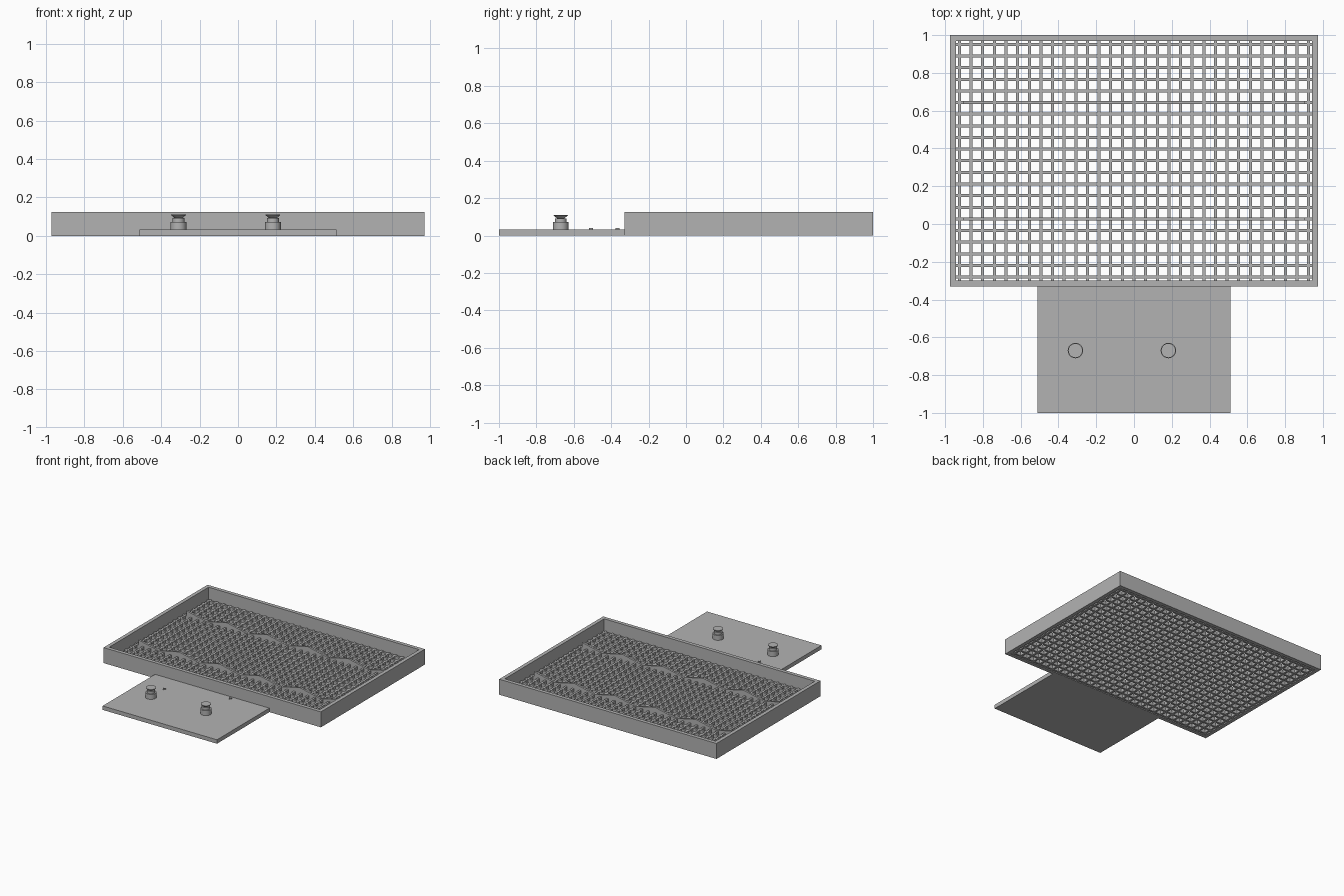
import bpy
import bmesh
import math

if "Cube" in bpy.data.objects:
    bpy.data.objects.remove(bpy.data.objects["Cube"], do_unlink=True)

grey = bpy.data.materials.new("plain grey")
grey.use_nodes = True
grey.diffuse_color = (0.45, 0.45, 0.45, 1)
grey.node_tree.nodes["Principled BSDF"].inputs["Base Color"].default_value = (0.45, 0.45, 0.45, 1)

HALF_X, HALF_Y, MID_Y = 0.973, 0.665, 0.335
WALL, WALL_TOP, FLOOR = 0.03, 0.125, 0.03
PITCH, BAR = 0.0616, 0.016
PLATE_TOP = 0.032


def finish(name, bm):
    bmesh.ops.recalc_face_normals(bm, faces=bm.faces)
    mesh = bpy.data.meshes.new(name)
    bm.to_mesh(mesh)
    bm.free()
    mesh.materials.append(grey)
    ob = bpy.data.objects.new(name, mesh)
    bpy.context.collection.objects.link(ob)
    return ob


def extrude(bm, offset):
    geom = bmesh.ops.extrude_face_region(bm, geom=bm.faces[:], use_keep_orig=True)["geom"]
    moved = [g for g in geom if isinstance(g, bmesh.types.BMVert)]
    bmesh.ops.translate(bm, verts=moved, vec=offset)


def prism(name, points, offset):
    bm = bmesh.new()
    bm.faces.new([bm.verts.new(p) for p in points])
    extrude(bm, offset)
    return finish(name, bm)


def pierced_sheet(name, xs, ys, solid, z, height):
    """Flat sheet on a grid of lines, keeping only the solid cells, then thickened."""
    bm = bmesh.new()
    v = [[bm.verts.new((x, y, z)) for y in ys] for x in xs]
    for i in range(len(xs) - 1):
        for j in range(len(ys) - 1):
            if solid(i, j):
                bm.faces.new((v[i][j], v[i + 1][j], v[i + 1][j + 1], v[i][j + 1]))
    loose = [w for w in bm.verts if not w.link_faces]
    bmesh.ops.delete(bm, geom=loose, context='VERTS')
    extrude(bm, (0, 0, height))
    return finish(name, bm)


def bar_lines(count, half, mid):
    lines = [mid - half]
    for k in range(-count, count + 1):
        lines += [mid + k * PITCH - BAR / 2, mid + k * PITCH + BAR / 2]
    return lines + [mid + half]


# Tray walls
pierced_sheet("tray_walls",
              [-HALF_X, WALL - HALF_X, HALF_X - WALL, HALF_X],
              [MID_Y + y for y in (-HALF_Y, WALL - HALF_Y, HALF_Y - WALL, HALF_Y)],
              lambda i, j: (i, j) != (1, 1), 0, WALL_TOP)

# Open lattice floor: odd cells along either axis are bars
pierced_sheet("tray_lattice",
              bar_lines(15, HALF_X - WALL, 0),
              bar_lines(10, HALF_Y - WALL, MID_Y),
              lambda i, j: i % 2 or j % 2, 0, FLOOR)

# Zigzag ribs standing on the lattice
RIB_HALF, PERIODS = 0.905, 5
for side, label in ((-1, "front"), (1, "back")):
    y = MID_Y + side * 5 * PITCH - BAR / 2
    step = RIB_HALF / PERIODS
    zigzag = [(-RIB_HALF + n * step, y, FLOOR + (0.002 if n % 2 else 0.042))
              for n in range(2 * PERIODS + 1)]
    base = [(RIB_HALF, y, FLOOR - 0.01), (-RIB_HALF, y, FLOOR - 0.01)]
    prism(label + "_zigzag_rib", zigzag + base, (0, BAR, 0))

# Control plate
prism("control_plate",
      [(-0.512, -1, 0), (0.512, -1, 0), (0.512, MID_Y - HALF_Y, 0), (-0.512, MID_Y - HALF_Y, 0)],
      (0, 0, PLATE_TOP))

# Knobs with flared caps, and the small triangular pointers behind them
KNOB = [(0, 0.03), (0.041, 0.03), (0.041, 0.072), (0.031, 0.072), (0.031, 0.092),
        (0.02, 0.092), (0.038, 0.107), (0.038, 0.11), (0, 0.11)]
for x, pointer_y, label in ((-0.31, -0.505, "right"), (0.182, -0.362, "left")):
    bm = bmesh.new()
    verts = [bm.verts.new((r, 0, z)) for r, z in KNOB]
    edges = [bm.edges.new(pair) for pair in zip(verts, verts[1:])]
    bmesh.ops.spin(bm, geom=verts + edges, axis=(0, 0, 1), cent=(0, 0, 0),
                   angle=math.tau, steps=32, use_duplicate=False)
    bmesh.ops.remove_doubles(bm, verts=bm.verts, dist=0.0001)
    knob = finish(label + "_knob", bm)
    knob.location = (x, -0.67, 0)
    bpy.ops.object.select_all(action='DESELECT')
    knob.select_set(True)
    bpy.context.view_layer.objects.active = knob
    bpy.ops.object.shade_smooth_by_angle(angle=math.radians(30))

    corners = [math.radians(a) for a in (30, 150, 270)]
    prism(label + "_pointer",
          [(x + 0.014 * math.cos(a), pointer_y + 0.014 * math.sin(a), PLATE_TOP - 0.002)
           for a in corners], (0, 0, 0.009))
